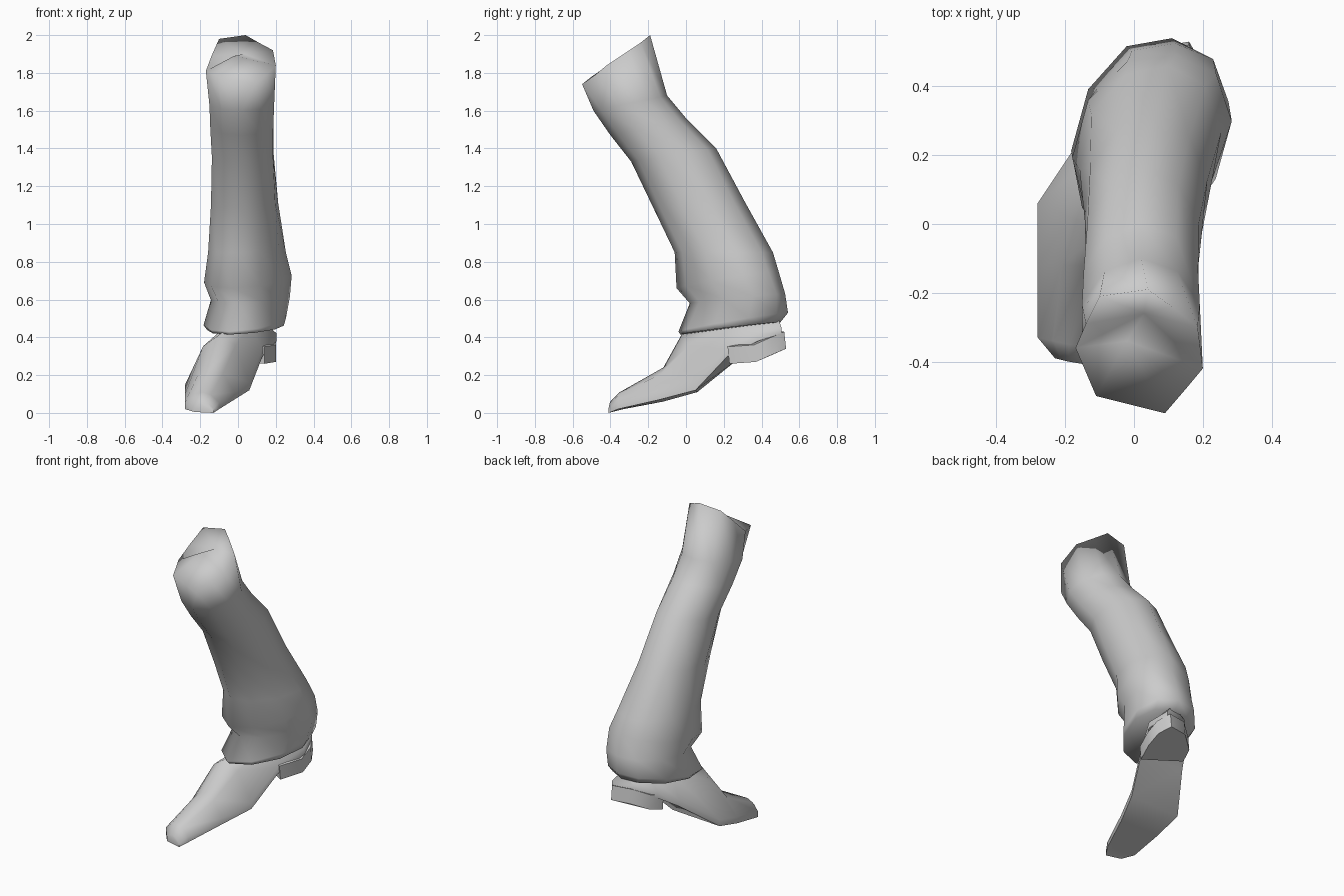
import bpy, bmesh, math
from mathutils import Vector

cube = bpy.data.objects.get("Cube")
if cube:
    bpy.data.objects.remove(cube)

grey = bpy.data.materials.new("plain_grey")
grey.use_nodes = True
GREY = (0.6, 0.6, 0.6, 1)
grey.diffuse_color = GREY
grey.node_tree.nodes["Principled BSDF"].inputs["Base Color"].default_value = GREY


def finish(name, bm, angle):
    """Turn a bmesh into a smooth shaded object."""
    bmesh.ops.recalc_face_normals(bm, faces=bm.faces)
    mesh = bpy.data.meshes.new(name)
    bm.to_mesh(mesh)
    bm.free()
    mesh.materials.append(grey)
    obj = bpy.data.objects.new(name, mesh)
    bpy.context.collection.objects.link(obj)
    bpy.ops.object.select_all(action="DESELECT")
    obj.select_set(True)
    bpy.context.view_layer.objects.active = obj
    bpy.ops.object.shade_smooth_by_angle(angle=math.radians(angle))


def loft(bm, loops):
    """Skin closed loops of points and return their vertices."""
    rings = [[bm.verts.new(p) for p in loop] for loop in loops]
    for a, b in zip(rings, rings[1:]):
        for i in range(len(a)):
            j = (i + 1) % len(a)
            bm.faces.new((a[i], a[j], b[j], b[i]))
    return rings


SIDES = 10


def leg_ring(front, back, half_width, lean):
    """Tilted oval between two points; lean draws its left side backwards."""
    front, back = Vector(front), Vector(back)
    centre, axis = (front + back) / 2, (front - back) / 2
    side = Vector((-axis.y, axis.x, 0)).normalized() * half_width
    ring = []
    for i in range(SIDES):
        c, s = math.cos(math.tau * i / SIDES), math.sin(math.tau * i / SIDES)
        ring.append(centre + axis * (c - lean * max(s, 0)) + side * s)
    return ring


# Trouser leg: uneven rim, then front point, back point, half width and lean
rim_points = [(.09, -.55, 1.74), (.15, -.48, 1.79), (.2, -.42, 1.84), (.185, -.3, 1.92),
              (.11, -.24, 1.96), (.04, -.19, 2.0), (-.1, -.21, 1.98), (-.14, -.29, 1.89),
              (-.17, -.36, 1.81), (-.11, -.5, 1.78)]
sections = [
    ((.02, -.49, 1.6), (.02, -.10, 1.68), .18, 0),
    ((.02, -.40, 1.47), (.02, 0, 1.56), .175, 0),
    ((.02, -.29, 1.33), (.03, .16, 1.40), .17, 0),
    ((.01, -.175, 1.09), (.06, .31, 1.12), .18, 0),
    ((-.01, -.06, .85), (.1, .46, .85), .2, .1),
    ((-.03, -.05, .66), (.12, .49, .75), .22, .2),
    ((0, .02, .58), (.12, .525, .63), .2, .2),
    ((-.05, -.04, .43), (.11, .54, .53), .205, .15),
    ((-.04, -.03, .415), (.11, .5, .48), .19, .15),
]
bm = bmesh.new()
rings = loft(bm, [rim_points] + [leg_ring(*s) for s in sections])
bm.faces.new(rings[-1])
# Knee cap: a front fan up to the crest, then a shallow hollow behind it
crest = bm.verts.new((-.02, -.34, 1.89))
hollow = bm.verts.new((.03, -.26, 1.9))
rim = rings[0]
for i in range(-2, 2):
    bm.faces.new((rim[i], rim[i + 1], crest))
behind = [crest] + rim[2:9] + [crest]
for a, b in zip(behind, behind[1:]):
    bm.faces.new((a, b, hollow))
finish("trouser_leg", bm, 180)


def shoe_section(left, right, top):
    """Rounded arch over the two sole edges."""
    left, right, top = Vector(left), Vector(right), Vector(top)
    rise = Vector((0, 0, min(.04, (top.z - left.z) * .4)))
    low_l, low_r = left + rise, right + rise

    def shoulder(p):
        q = p.lerp(top, .5)
        q.z = p.z + (top.z - p.z) * .75
        return q

    return [left, low_l, shoulder(low_l), top, shoulder(low_r), low_r, right]


# Shoe: left sole edge, right sole edge and top, from toe to heel
stations = [
    ((-.23, -.39, .005), (-.13, -.41, 0), (-.19, -.4, .06)),
    ((-.28, -.33, .02), (-.1, -.36, .02), (-.19, -.35, .11)),
    ((-.28, -.12, .06), (-.02, -.14, .07), (-.14, -.12, .24)),
    ((-.28, .06, .11), (.06, .05, .12), (-.09, -.02, .42)),
    ((-.14, .27, .28), (.13, .22, .3), (0, .2, .5)),
    ((-.07, .39, .36), (.205, .38, .38), (.07, .35, .5)),
    ((.03, .49, .42), (.17, .505, .42), (.11, .48, .5)),
]
bm = bmesh.new()
rings = loft(bm, [shoe_section(*s) for s in stations])
bm.faces.new(rings[0])
bm.faces.new(rings[-1])
finish("shoe", bm, 65)

# Heel block rising into the back of the shoe
heel = [(-.08, .35, .275), (.14, .23, .26), (.2, .37, .27), (.2, .46, .31),
        (.16, .53, .34), (.04, .51, .34), (-.05, .44, .3)]
bm = bmesh.new()
rings = loft(bm, [heel, [(x, y - .01, z + .09) for x, y, z in heel]])
for ring in rings:
    bm.faces.new(ring)
finish("heel_block", bm, 65)
